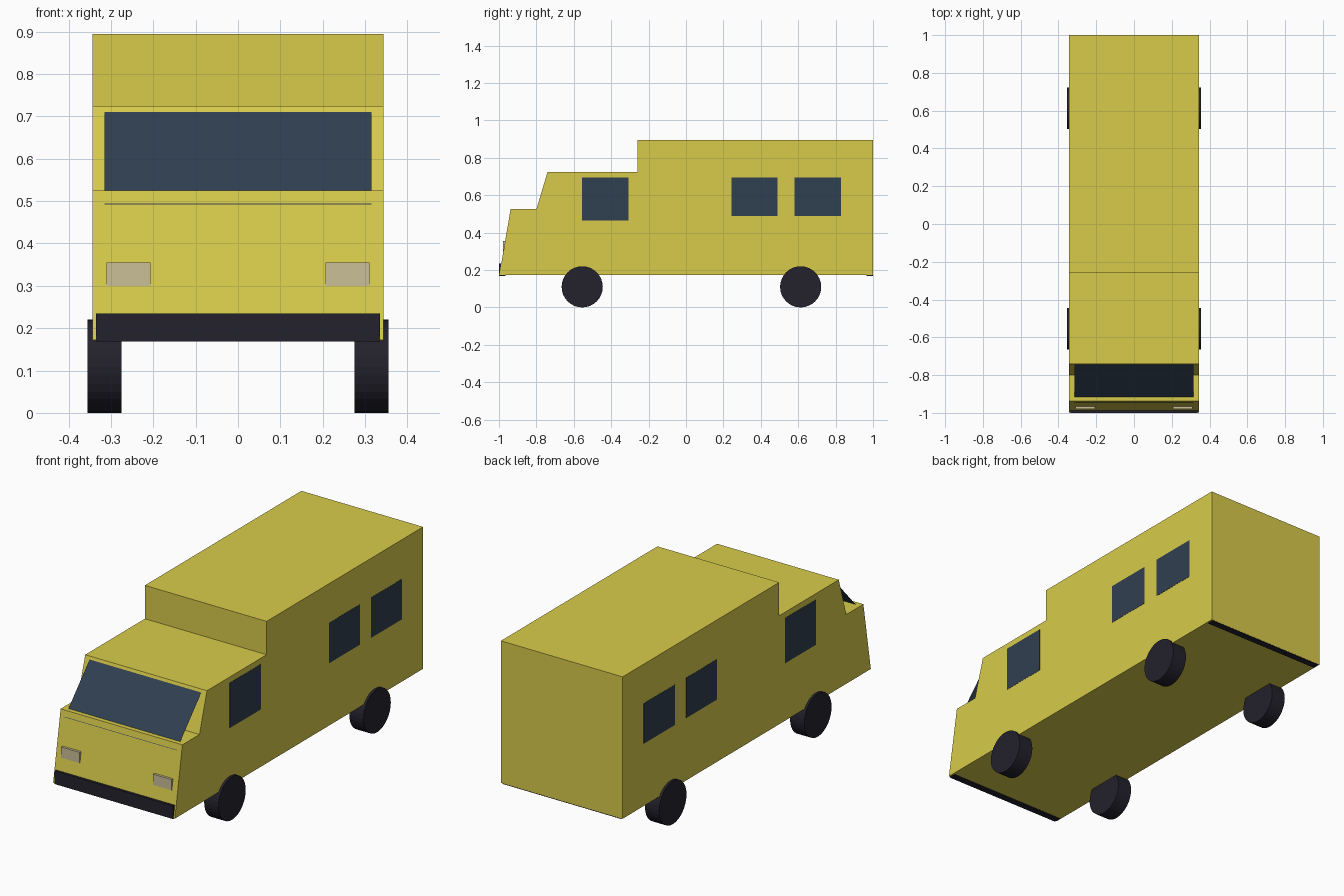
import bpy
import bmesh
import math
from mathutils import Matrix

cube = bpy.data.objects.get("Cube")
if cube:
    bpy.data.objects.remove(cube, do_unlink=True)


def make_material(name, rgb):
    mat = bpy.data.materials.new(name)
    mat.use_nodes = True
    color = (*rgb, 1)
    mat.diffuse_color = color
    mat.node_tree.nodes["Principled BSDF"].inputs["Base Color"].default_value = color
    return mat


YELLOW = make_material("yellow paint", (0.69, 0.60, 0.07))
GLASS = make_material("dark blue glass", (0.03, 0.05, 0.08))
BLACK = make_material("black rubber", (0.017, 0.016, 0.026))
LAMP = make_material("pale lamp", (0.60, 0.53, 0.31))


def finish(name, bm, mat):
    bmesh.ops.recalc_face_normals(bm, faces=bm.faces)
    mesh = bpy.data.meshes.new(name)
    bm.to_mesh(mesh)
    bm.free()
    mesh.materials.append(mat)
    obj = bpy.data.objects.new(name, mesh)
    bpy.context.collection.objects.link(obj)
    return obj


def box(name, mat, low, high):
    bm = bmesh.new()
    bmesh.ops.create_cube(bm, size=1)
    for v in bm.verts:
        v.co = [low[i] if v.co[i] < 0 else high[i] for i in range(3)]
    return finish(name, bm, mat)


def extrude_profile(name, mat, profile, half_width):
    bm = bmesh.new()
    face = bm.faces.new([bm.verts.new((-half_width, y, z)) for y, z in profile])
    grown = bmesh.ops.extrude_face_region(bm, geom=[face])["geom"]
    verts = [g for g in grown if isinstance(g, bmesh.types.BMVert)]
    bmesh.ops.translate(bm, verts=verts, vec=(2 * half_width, 0, 0))
    return finish(name, bm, mat)


# Body shell with sloped nose, short hood, cab and raised rear box
HALF = 0.343
extrude_profile("body", YELLOW, [
    (-0.998, 0.172), (-0.938, 0.525), (-0.80, 0.525), (-0.74, 0.725),
    (-0.26, 0.725), (-0.26, 0.895), (1, 0.895), (1, 0.172)], HALF)

# Leaning windshield sheet whose lower edge just breaks through the nose
bm = bmesh.new()
bm.faces.new([bm.verts.new(p) for p in (
    (-0.315, -0.945, 0.492), (0.315, -0.945, 0.492),
    (0.315, -0.745, 0.71), (-0.315, -0.745, 0.71))])
finish("windshield", bm, GLASS)

# Bumpers
box("front_bumper", BLACK, (-0.335, -1, 0.168), (0.335, -0.965, 0.235))
box("rear_bumper", BLACK, (-0.335, 0.965, 0.168), (0.335, 0.999, 0.235))

# Side windows, headlights and wheels on both sides
windows = {"cab": (-0.557, -0.307, 0.465), "middle": (0.243, 0.489, 0.49),
           "rear": (0.58, 0.83, 0.49)}
axles = {"front": -0.555, "rear": 0.613}
for side, s in (("left", 1), ("right", -1)):
    def span(a, b):
        return sorted((s * a, s * b))

    x0, x1 = span(HALF - 0.002, HALF + 0.001)
    for label, (y0, y1, z0) in windows.items():
        box(f"{side}_{label}_window", GLASS, (x0, y0, z0), (x1, y1, 0.695))

    x0, x1 = span(0.207, 0.311)
    box(f"{side}_headlight", LAMP, (x0, -0.979, 0.30), (x1, -0.95, 0.355))

    for label, y in axles.items():
        bm = bmesh.new()
        place = Matrix.Translation((s * 0.315, y, 0.11)) @ Matrix.Rotation(math.pi / 2, 4, "Y")
        bmesh.ops.create_cone(bm, cap_ends=True, segments=32, radius1=0.11,
                              radius2=0.11, depth=0.08, matrix=place)
        finish(f"{side}_{label}_wheel", bm, BLACK)
